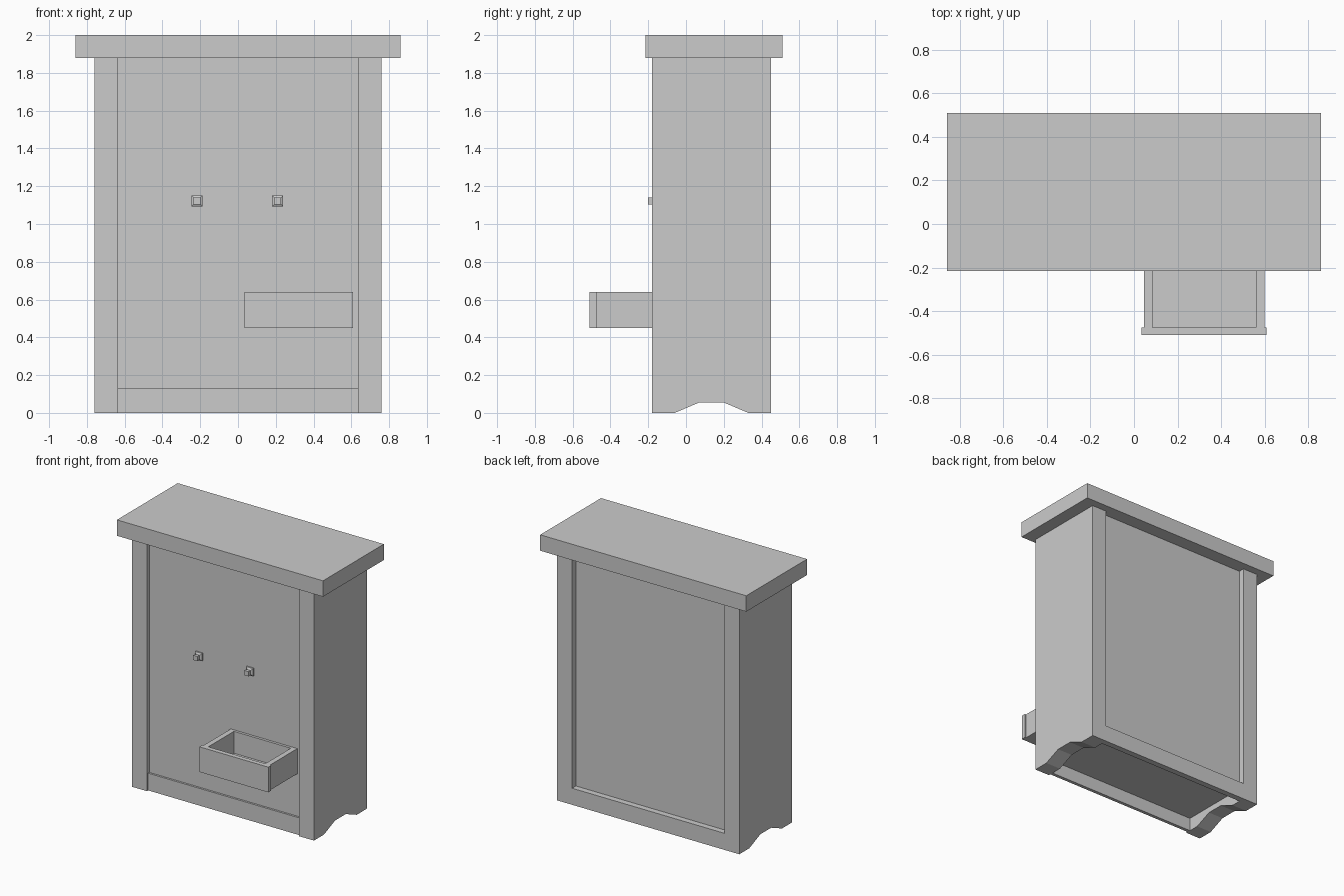
import bpy
import bmesh

cube = bpy.data.objects.get("Cube")
if cube:
    bpy.data.objects.remove(cube, do_unlink=True)

grey = bpy.data.materials.new("plain_grey")
grey.use_nodes = True
COLOUR = (0.6, 0.6, 0.6, 1)
grey.diffuse_color = COLOUR
grey.node_tree.nodes["Principled BSDF"].inputs["Base Color"].default_value = COLOUR


def finish(name, bm):
    bmesh.ops.recalc_face_normals(bm, faces=bm.faces[:])
    mesh = bpy.data.meshes.new(name)
    bm.to_mesh(mesh)
    bm.free()
    mesh.materials.append(grey)
    obj = bpy.data.objects.new(name, mesh)
    bpy.context.scene.collection.objects.link(obj)
    return obj


def box(name, x, y, z):
    """Box from three (low, high) ranges."""
    bm = bmesh.new()
    bmesh.ops.create_cube(bm, size=1)
    for v in bm.verts:
        v.co = [r[0] if c < 0 else r[1] for c, r in zip(v.co, (x, y, z))]
    return finish(name, bm)


INNER, OUTER = 0.635, 0.76
FRONT, BACK, TOP = -0.18, 0.45, 1.88
PANEL = -0.15
span = (-INNER, INNER)

# Side panels with a notch cut between the feet
profile = [(FRONT, 0), (-0.06, 0), (0.07, 0.055), (0.2, 0.055), (0.33, 0),
           (BACK, 0), (BACK, TOP), (FRONT, TOP)]
for side, start in (("left", INNER), ("right", -OUTER)):
    bm = bmesh.new()
    face = bm.faces.new([bm.verts.new((start, y, z)) for y, z in profile])
    new = bmesh.ops.extrude_face_region(bm, geom=[face])["geom"]
    verts = [g for g in new if isinstance(g, bmesh.types.BMVert)]
    bmesh.ops.translate(bm, verts=verts, vec=(OUTER - INNER, 0, 0))
    finish(side + "_side_panel", bm)

# Cabinet top, front, back and floor
box("cabinet_top", (-0.86, 0.86), (-0.215, 0.51), (TOP, 2))
box("front_panel", span, (PANEL, PANEL + 0.03), (0.1, TOP))
box("back_panel", span, (0.375, 0.405), (0.1, TOP))
box("front_rail", span, (-0.165, -0.14), (0, 0.13))
box("back_rail", span, (0.405, BACK), (0, 0.125))
box("cabinet_floor", span, (-0.14, 0.405), (0.1, 0.125))

# Open drawer
low, high = 0.45, 0.64
box("drawer_front", (0.035, 0.61), (-0.51, -0.475), (low, high))
for side, x in (("left", (0.56, 0.6)), ("right", (0.045, 0.085))):
    box("drawer_" + side + "_wall", x, (-0.475, PANEL), (low, high))
box("drawer_back", (0.085, 0.56), (PANEL - 0.02, PANEL), (low, high))
box("drawer_floor", (0.085, 0.56), (-0.475, PANEL - 0.02), (low, 0.475))

# Square knobs: flared base, narrow neck and small head
rings = [(PANEL, 0.029), (-0.162, 0.029), (-0.17, 0.014),
         (-0.18, 0.018), (-0.2, 0.018)]
for side, cx in (("left", 0.21), ("right", -0.217)):
    bm = bmesh.new()
    loops = [[bm.verts.new((cx + sx * r, y, 1.122 + sz * r))
              for sx, sz in ((-1, -1), (1, -1), (1, 1), (-1, 1))]
             for y, r in rings]
    for a, b in zip(loops, loops[1:]):
        for i in range(4):
            j = (i + 1) % 4
            bm.faces.new((a[i], a[j], b[j], b[i]))
    bm.faces.new(loops[0])
    bm.faces.new(loops[-1])
    finish(side + "_knob", bm)
